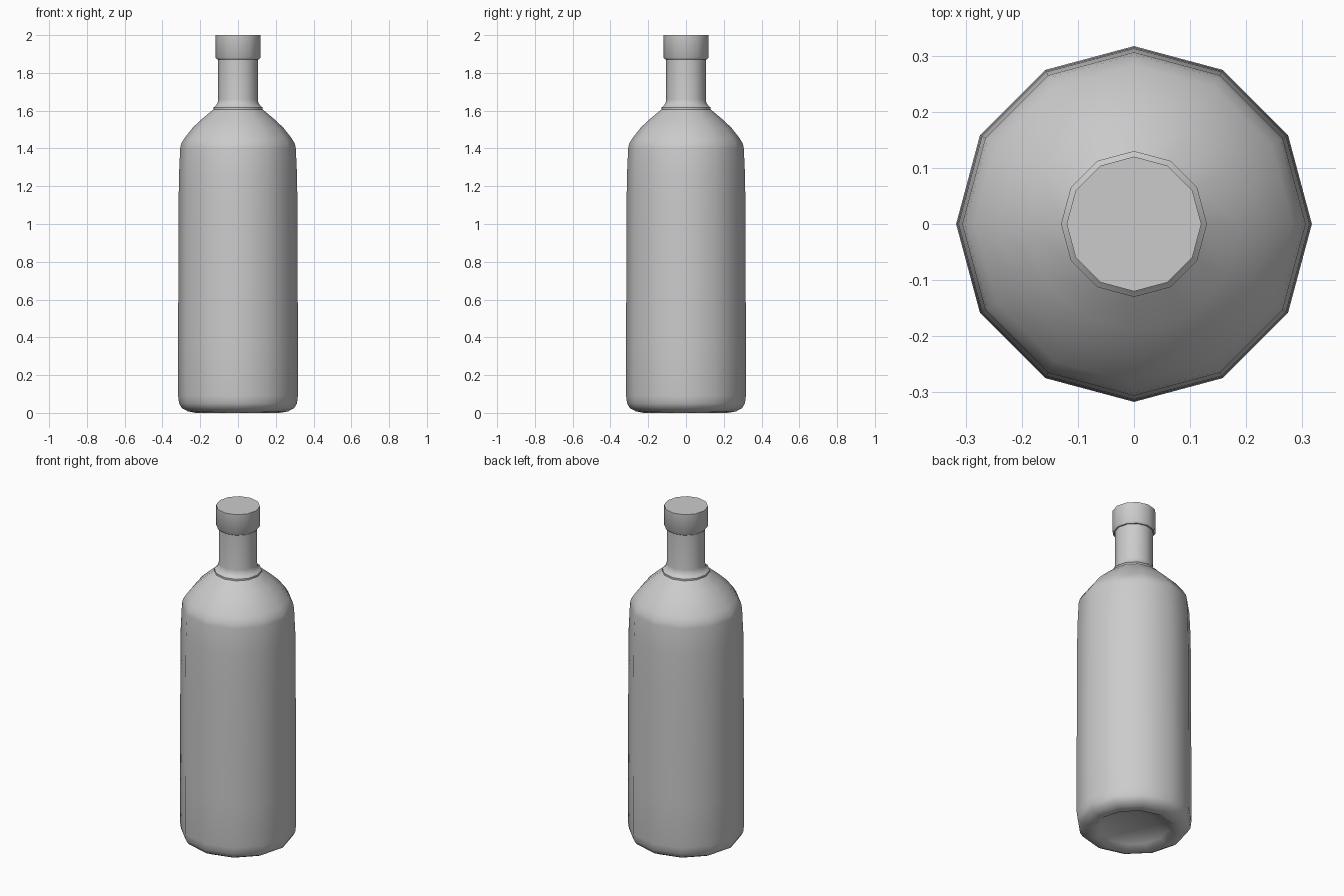
import bpy, bmesh
from math import radians, tau

if "Cube" in bpy.data.objects:
    bpy.data.objects.remove(bpy.data.objects["Cube"])

SIDES = 12


def lathe(name, profile, angle=42):
    """Revolve an (r, z) profile around the z axis."""
    bm = bmesh.new()
    verts = [bm.verts.new((r, 0, z)) for r, z in profile]
    edges = [bm.edges.new(pair) for pair in zip(verts, verts[1:])]
    bmesh.ops.spin(bm, geom=verts + edges, cent=(0, 0, 0), axis=(0, 0, 1),
                   angle=tau, steps=SIDES, use_duplicate=False)
    bmesh.ops.remove_doubles(bm, verts=bm.verts, dist=0.0005)
    bmesh.ops.recalc_face_normals(bm, faces=bm.faces)
    mesh = bpy.data.meshes.new(name)
    bm.to_mesh(mesh)
    bm.free()
    obj = bpy.data.objects.new(name, mesh)
    bpy.context.collection.objects.link(obj)
    bpy.ops.object.select_all(action='DESELECT')
    obj.select_set(True)
    bpy.context.view_layer.objects.active = obj
    bpy.ops.object.shade_smooth_by_angle(angle=radians(angle))
    return obj


# Body with hollowed base, rounded foot, sloped shoulder, collar and neck
lathe("bottle_body", [
    (0, 0.06), (0.12, 0.05), (0.19, 0.025), (0.225, 0.006), (0.265, 0.008),
    (0.297, 0.025), (0.312, 0.05), (0.317, 0.09), (0.317, 0.36),
    (0.315, 1.02), (0.313, 1.25), (0.306, 1.40), (0.301, 1.425),
    (0.283, 1.455), (0.24, 1.51), (0.19, 1.557), (0.13, 1.607),
    (0.13, 1.617), (0.118, 1.627), (0.108, 1.64), (0.105, 1.66),
    (0.105, 1.88)])

# Cap sitting over the neck
lathe("cap", [
    (0, 1.872), (0.112, 1.872), (0.12, 1.882), (0.12, 2.0), (0, 2.0)])

# Rest exactly on the floor
for obj in bpy.context.collection.objects:
    for v in obj.data.vertices:
        if v.co.z < 0.0065 and v.co.z > 0:
            v.co.z = 0
